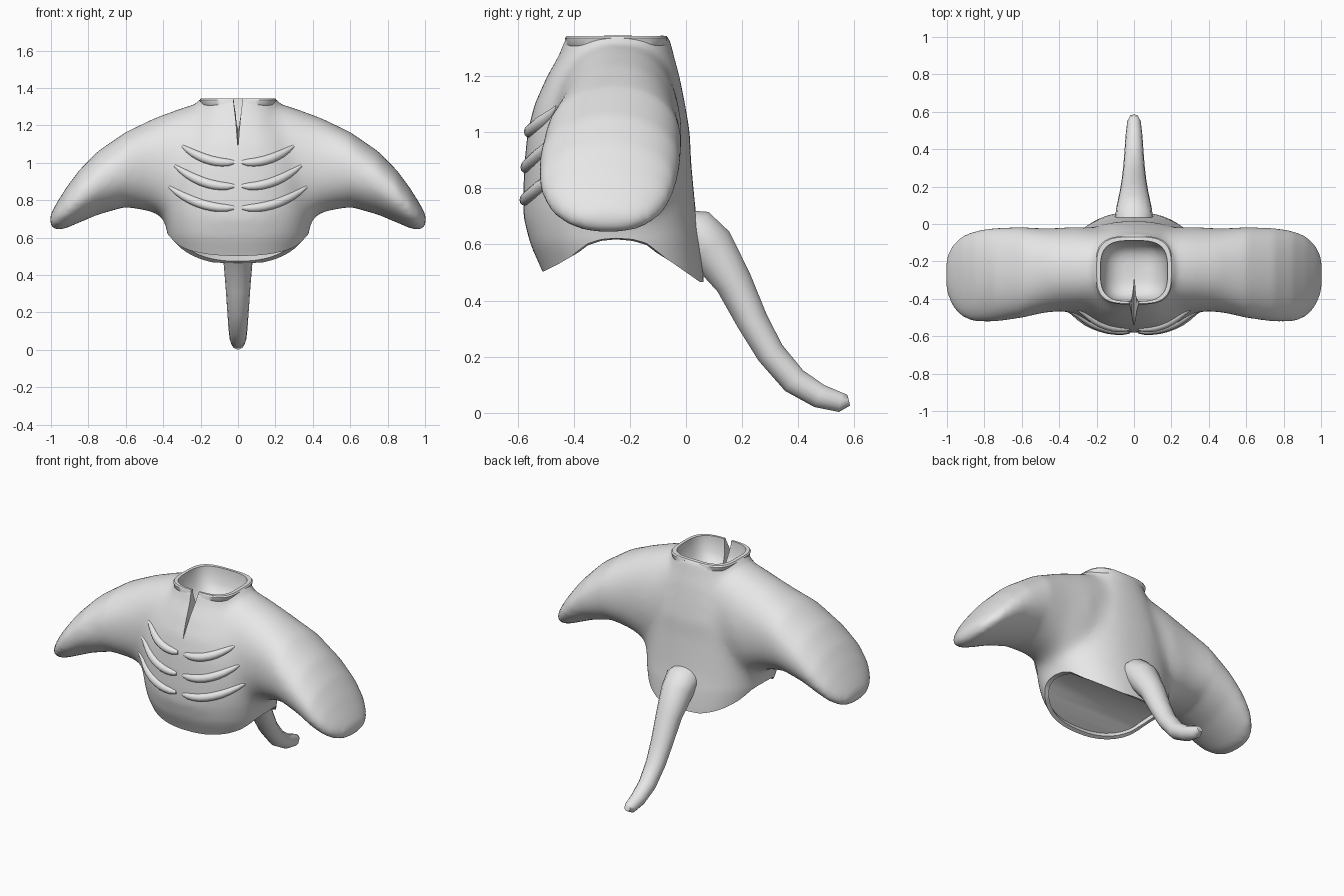
import bpy, bmesh, math
from mathutils import Vector
from mathutils.bvhtree import BVHTree

if "Cube" in bpy.data.objects:
    bpy.data.objects.remove(bpy.data.objects["Cube"])

grey = bpy.data.materials.new("plain_grey")
grey.diffuse_color = (0.8, 0.8, 0.8, 1)
grey.use_nodes = True
grey.node_tree.nodes["Principled BSDF"].inputs["Base Color"].default_value = grey.diffuse_color


def loft(name, rings):
    """Skin closed rings of points and cap both ends."""
    bm = bmesh.new()
    rows = [[bm.verts.new(p) for p in ring] for ring in rings]
    n = len(rows[0])
    for a, b in zip(rows, rows[1:]):
        for i in range(n):
            j = (i + 1) % n
            bm.faces.new((a[i], a[j], b[j], b[i]))
    bm.faces.new(rows[0])
    bm.faces.new(rows[-1])
    bmesh.ops.recalc_face_normals(bm, faces=bm.faces)
    mesh = bpy.data.meshes.new(name)
    bm.to_mesh(mesh)
    bm.free()
    mesh.materials.append(grey)
    obj = bpy.data.objects.new(name, mesh)
    bpy.context.collection.objects.link(obj)
    return obj


def oval(n, power):
    """Unit superellipse."""
    out = []
    for i in range(n):
        a = 2 * math.pi * i / n
        c, s = math.cos(a), math.sin(a)
        out.append((math.copysign(abs(c) ** (2 / power), c),
                    math.copysign(abs(s) ** (2 / power), s)))
    return out


def upright(rows, power, inset=0.0, n=48):
    """Level rings from (z, half width, front y, back y)."""
    return [[Vector((u * (w - inset), (f + b) / 2 + v * ((b - f) / 2 - inset), z))
             for u, v in oval(n, power)] for z, w, f, b in rows]


def tube(name, path, radii, ref, n=12):
    """Tapered tube; radii are (along ref, across ref) for each path point."""
    rings = []
    for i, p in enumerate(path):
        t = (path[min(i + 1, len(path) - 1)] - path[max(i - 1, 0)]).normalized()
        side = (ref - t * ref.dot(t)).normalized()
        up = t.cross(side)
        rings.append([p + side * u * radii[i][0] + up * v * radii[i][1] for u, v in oval(n, 2)])
    return loft(name, rings)


def bake(obj):
    """Apply the modifiers."""
    bpy.context.view_layer.update()
    deps = bpy.context.evaluated_depsgraph_get()
    mesh = bpy.data.meshes.new_from_object(obj.evaluated_get(deps))
    obj.modifiers.clear()
    obj.data = mesh


def boolean(obj, other, operation):
    mod = obj.modifiers.new("bool", 'BOOLEAN')
    mod.operation, mod.solver, mod.object = operation, 'EXACT', other
    bake(obj)
    bpy.data.objects.remove(other)


def relax(obj, count, group=""):
    mod = obj.modifiers.new("relax", 'SMOOTH')
    mod.factor, mod.iterations, mod.vertex_group = 0.5, count, group
    bake(obj)


def smooth(obj, angle=40):
    bpy.ops.object.select_all(action='DESELECT')
    obj.select_set(True)
    bpy.context.view_layer.objects.active = obj
    bpy.ops.object.shade_smooth_by_angle(angle=math.radians(angle))


# Torso
torso_rows = [(.35, .29, -.46, .07), (.50, .345, -.51, .062), (.60, .375, -.555, .052),
              (.70, .395, -.58, .037), (.80, .40, -.58, .027), (.90, .40, -.575, .018),
              (1.0, .385, -.565, .014), (1.1, .345, -.54, -.003), (1.2, .285, -.495, -.023),
              (1.28, .232, -.45, -.045), (1.345, .207, -.428, -.06)]
body = loft("body", upright(torso_rows, 2.3))

# Drooping sleeves: x, top, bottom, front, back
half = [(.15, 1.338, .80, -.45, -.035), (.30, 1.293, .70, -.472, -.012), (.38, 1.265, .695, -.468, -.018),
        (.45, 1.24, .735, -.47, -.022), (.60, 1.165, .765, -.502, -.016), (.75, 1.062, .722, -.524, -.02),
        (.85, .96, .68, -.525, -.035), (.92, .865, .65, -.498, -.062), (.97, .785, .638, -.445, -.108),
        (1.005, .72, .66, -.36, -.18)]
stations = [(-r[0],) + r[1:] for r in reversed(half)] + half
sleeves = loft("sleeves", [[Vector((x, (f + b) / 2 + u * (b - f) / 2, (t + l) / 2 + v * (t - l) / 2))
                            for u, v in oval(40, 2.2 if abs(x) < .7 else 2.0)] for x, t, l, f, b in stations])

# Blend torso and sleeves into one soft skin, softest around the armholes
boolean(body, sleeves, 'UNION')
remesh = body.modifiers.new("remesh", 'REMESH')
remesh.mode, remesh.voxel_size = 'VOXEL', 0.016
bake(body)
relax(body, 14)
joint = body.vertex_groups.new(name="joint")
for v in body.data.vertices:
    x = abs(v.co.x)
    weight = min(1, (x - .12) / .1, (.6 - x) / .12, (v.co.z - .62) / .06, (1.3 - v.co.z) / .1)
    if weight > 0:
        joint.add([v.index], weight, 'REPLACE')
relax(body, 60, "joint")

# Raised collar
collar = loft("collar", upright([(1.285, .18, -.41, -.08), (1.312, .199, -.429, -.066),
                                 (1.335, .206, -.431, -.064), (1.343, .2, -.426, -.069)], 3.4))
boolean(body, collar, 'UNION')

# Neck hollow
neck = loft("neck_cutter", upright([(1.18, .05, -.31, -.20), (1.188, .09, -.345, -.16),
                                    (1.21, .13, -.38, -.125), (1.25, .158, -.4, -.105),
                                    (1.31, .177, -.413, -.09), (1.40, .184, -.415, -.085)], 3.2))
boolean(body, neck, 'DIFFERENCE')

# Front neck slit
slit = loft("slit_cutter", [[Vector((x * w, y, z)) for x, y in ((0, -.28), (1, -.42), (.8, -.62), (-.8, -.62), (-1, -.42))]
                            for w, z in ((.001, 1.09), (.012, 1.22), (.034, 1.42))])
boolean(body, slit, 'DIFFERENCE')

# Arched hem with a shallow recess beneath
hem = [(-.8, .515), (-.51, .515), (-.45, .545), (-.35, .603), (-.30, .616), (-.25, .62), (-.19, .616),
       (-.14, .605), (-.05, .548), (.05, .478), (.3, .47), (.3, .2), (-.8, .2)]


def hem_block(name, lift):
    return loft(name, [[Vector((x, y, z + lift + dip)) for y, z in hem]
                       for x, dip in ((-.6, .012), (-.37, .002), (-.31, -.012), (.31, -.012), (.37, .002), (.6, .012))])


recess = loft("recess_cutter", upright([(.25, .27, -.44, .075)] + torso_rows[:5], 2.3, 0.025))
boolean(recess, hem_block("recess_limit", 0.03), 'INTERSECT')
boolean(body, hem_block("hem_cutter", 0), 'DIFFERENCE')
boolean(body, recess, 'DIFFERENCE')
smooth(body)

# Curved tail
spine = [(-.03, .68), (.028, .648), (.085, .592), (.17, .465), (.235, .33), (.30, .215),
         (.385, .115), (.475, .06), (.55, .038), (.58, .045)]
sizes = [(.08, .05), (.102, .088), (.095, .09), (.077, .068), (.066, .058), (.058, .052),
         (.051, .05), (.045, .044), (.036, .036), (.02, .02)]
smooth(tube("tail", [Vector((0, y, z)) for y, z in spine], sizes, Vector((1, 0, 0)), 14), 60)

# Rib ridges laid on the chest
bm = bmesh.new()
bm.from_mesh(body.data)
skin = BVHTree.FromBMesh(bm)
bm.free()
ribs = [(.298, 1.003, 1.09), (.338, .876, .985), (.368, .76, .872)]
taper = [.011, .02, .023, .025, .025, .025, .024, .021, .016, .007]
for row, (reach, low, high) in enumerate(ribs):
    for sx, side in ((1, "right"), (-1, "left")):
        path = []
        for i in range(len(taper)):
            t = i / (len(taper) - 1)
            x = .022 + (reach - .022) * t
            z = low - .03 * t + (high - low + .03) * t ** 2
            hit = skin.ray_cast(Vector((sx * x, -2, z)), Vector((0, 1, 0)))[0]
            path.append(Vector((sx * x, (hit.y if hit else -.5) + .004, z)))
        smooth(tube(f"rib_{row + 1}_{side}", path, [(r, r) for r in taper], Vector((0, 0, 1))), 60)
